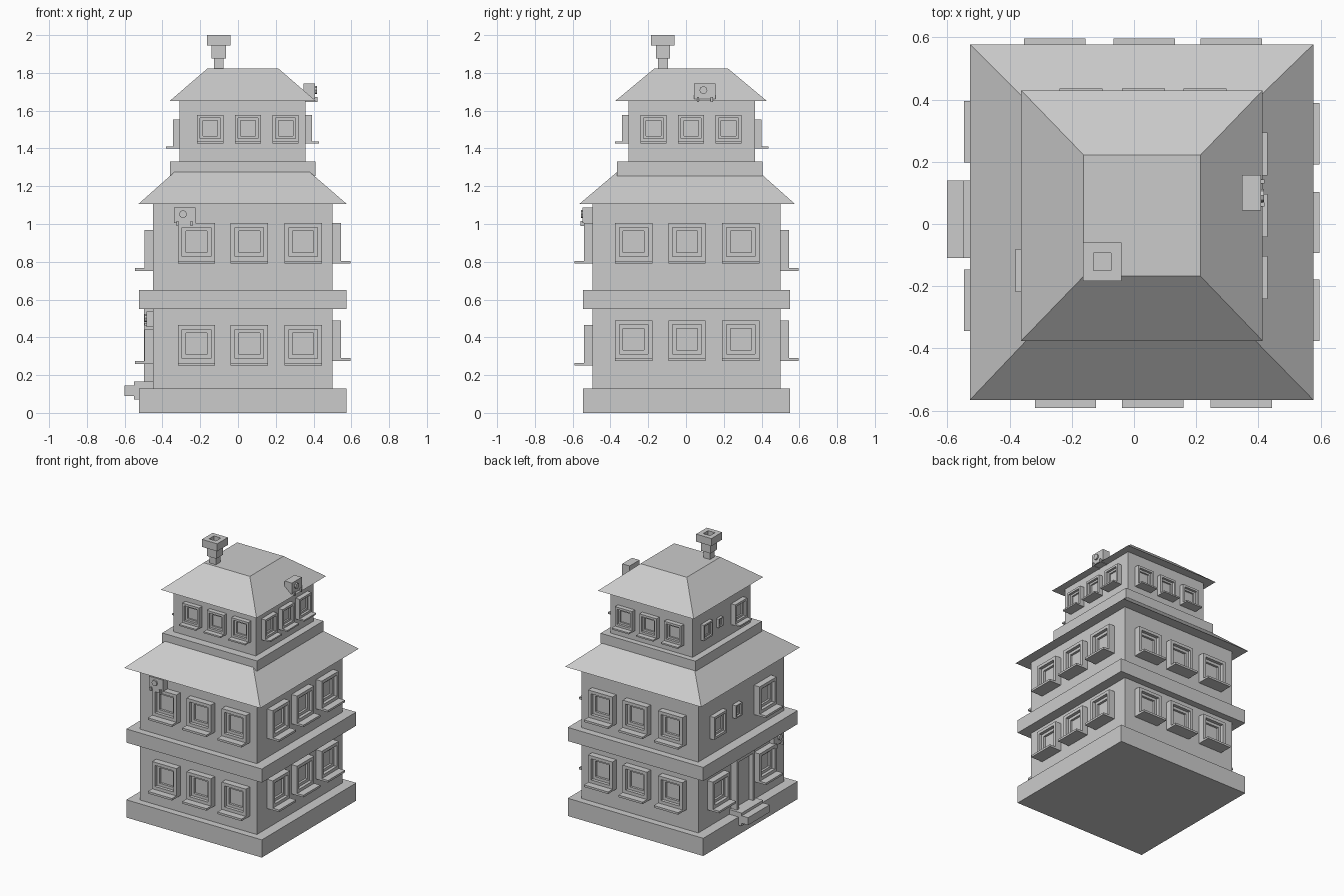
import bpy, bmesh, math
from mathutils import Vector

if "Cube" in bpy.data.objects:
    bpy.data.objects.remove(bpy.data.objects["Cube"])


def make(name, bm):
    bmesh.ops.recalc_face_normals(bm, faces=bm.faces)
    me = bpy.data.meshes.new(name)
    bm.to_mesh(me)
    bm.free()
    ob = bpy.data.objects.new(name, me)
    bpy.context.collection.objects.link(ob)
    return ob


def frustum(bm, lo, hi, z0, z1):
    """Block between rectangle lo (x0,x1,y0,y1) at z0 and rectangle hi at z1."""
    rings = []
    for (x0, x1, y0, y1), z in ((lo, z0), (hi, z1)):
        rings.append([bm.verts.new((x, y, z)) for x, y in
                      ((x0, y0), (x1, y0), (x1, y1), (x0, y1))])
    a, b = rings
    bm.faces.new(a)
    bm.faces.new(b)
    for i in range(4):
        j = (i + 1) % 4
        bm.faces.new((a[i], a[j], b[j], b[i]))


def block(name, lo, z0, z1, hi=None):
    bm = bmesh.new()
    frustum(bm, lo, hi or lo, z0, z1)
    return make(name, bm)


def wall_point(side, w, u, d):
    """Position u along a wall at plane w, d outwards from it."""
    return {'front': (u, w - d), 'back': (u, w + d),
            'left': (w - d, u), 'right': (w + d, u)}[side]


def wall_box(bm, side, w, u0, u1, d0, d1, z0, z1):
    xa, ya = wall_point(side, w, u0, d0)
    xb, yb = wall_point(side, w, u1, d1)
    r = (min(xa, xb), max(xa, xb), min(ya, yb), max(ya, yb))
    frustum(bm, r, r, z0, z1)


def ring(bm, side, w, u, hw, z0, z1, t, d):
    """Four bars of thickness t forming a rectangular frame."""
    wall_box(bm, side, w, u - hw, u - hw + t, -.01, d, z0, z1)
    wall_box(bm, side, w, u + hw - t, u + hw, -.01, d, z0, z1)
    wall_box(bm, side, w, u - hw + t, u + hw - t, -.01, d, z0, z0 + t)
    wall_box(bm, side, w, u - hw + t, u + hw - t, -.01, d, z1 - t, z1)


def window(name, side, w, u, z0, width, height, depth, sill=True):
    bm = bmesh.new()
    s = .07 * height if sill else 0
    t = .115 * width
    zb, z1 = z0 + s, z0 + height
    ring(bm, side, w, u, width / 2, zb, z1, t, depth)
    ring(bm, side, w, u, width / 2 - t, zb + t, z1 - t, t * .9, depth * .5)
    if sill:
        wall_box(bm, side, w, u - width / 2, u + width / 2, -.01, depth * 2.1, z0, zb)
    wall_box(bm, side, w, u - width / 2 + t, u + width / 2 - t, -.01, depth * .15, zb + t, z1 - t)
    make(name, bm)


# Main building masses
LOW = {'front': -.495, 'back': .5, 'left': -.45, 'right': .5}
TOP = {'front': -.305, 'back': .365, 'left': -.31, 'right': .358}
ledge = (-.525, .575, -.545, .55)
block("base", ledge, 0, .13)
block("lower_walls", (-.45, .5, -.495, .5), .13, 1.105)
block("floor_band", ledge, .55, .65)
block("lower_roof", (-.528, .577, -.566, .578), 1.105, 1.275, (-.337, .38, -.365, .387))
block("upper_band", (-.36, .41, -.365, .405), 1.255, 1.33)
block("upper_walls", (-.31, .358, -.305, .365), 1.33, 1.65)
block("upper_roof", (-.363, .414, -.376, .43), 1.65, 1.823, (-.162, .214, -.168, .222))

# Rows of three windows on the front, right and back, and the left side windows
low_rows = {'front': ((-.22, .06, .345), (.25, .79)),
            'right': ((-.277, .005, .29), (.275, .79)),
            'back': ((-.255, .033, .313), (.275, .752)),
            'left': ((-.245, .297), (.26, .752))}
for side, (us, zs) in low_rows.items():
    for floor, z in enumerate(zs):
        for i, u in enumerate(us):
            if side == 'left' and floor and i:
                continue
            window(f"window_{side}_{floor}_{i}", side, LOW[side], u, z, .197, .215, .046)
top_rows = {'front': ((-.147, .053, .252), 1.425), 'right': ((-.172, .027, .225), 1.425),
            'back': ((-.17, .03, .228), 1.4), 'left': ((-.15,), 1.4)}
for side, (us, z) in top_rows.items():
    for i, u in enumerate(us):
        window(f"window_{side}_top_{i}", side, TOP[side], u, z, .138, .153, .034)
# Smaller windows without sills on the left side
window("side_window", 'left', -.45, .29, .77, .15, .165, .035, False)
window("side_vent", 'left', -.45, .068, .825, .075, .095, .03, False)
window("top_side_window", 'left', -.31, .218, 1.42, .105, .115, .025, False)
window("top_side_vent", 'left', -.31, .065, 1.445, .052, .065, .02, False)

# Door with frame and step
bm = bmesh.new()
for u in (-.09, .095):
    wall_box(bm, 'left', -.45, u, u + .025, -.01, .048, .13, .55)
wall_box(bm, 'left', -.45, -.065, .095, -.01, .048, .51, .55)
make("door_frame", bm)
bm = bmesh.new()
wall_box(bm, 'left', -.45, -.065, .095, -.01, .015, .13, .51)
make("door", bm)
bm = bmesh.new()
wall_box(bm, 'left', -.45, -.11, .14, 0, .1, .07, .165)
wall_box(bm, 'left', -.45, -.11, .14, .1, .152, .09, .145)
make("door_step", bm)

# Chimney with an open cap
cx, cy = -.102, -.122


def square(r):
    return (cx - r, cx + r, cy - r, cy + r)


block("chimney_stack", square(.026), 1.80, 1.88)
block("chimney_neck", square(.038), 1.875, 1.945)
bm = bmesh.new()
for s in (-1, 1):
    a, b = sorted((s * .028, s * .062))
    r = (cx + a, cx + b, cy - .062, cy + .062)
    frustum(bm, r, r, 1.945, 2)
    r = (cx - .028, cx + .028, cy + a, cy + b)
    frustum(bm, r, r, 1.945, 2)
make("chimney_cap", bm)


# Air conditioning units: body, round fan and bracket feet
def fan_unit(name, side, w, u, z, depth):
    bm = bmesh.new()
    wall_box(bm, side, w, u - .057, u + .057, 0, depth, z + .01, z + .093)
    for s in (-.037, .037):
        wall_box(bm, side, w, u + s - .006, u + s + .006, 0, depth + .012, z - .005, z + .02)
    out = Vector((*wall_point(side, 0, 0, 1), 0))
    fan = bmesh.ops.create_cone(bm, cap_ends=True, segments=8, radius1=.021,
                                radius2=.021, depth=.02)['verts']
    rot = out.to_track_quat('Z', 'Y').to_matrix()
    bmesh.ops.rotate(bm, verts=fan, matrix=rot)
    x, y = wall_point(side, w, u - .008, depth)
    bmesh.ops.translate(bm, verts=fan, vec=(x, y, z + .057))
    make(name, bm)


fan_unit("front_fan_unit", 'front', -.495, -.283, .995, .052)
fan_unit("roof_fan_unit", 'right', .348, .1, 1.652, .06)
fan_unit("left_fan_unit", 'left', -.45, -.385, .445, .035)
